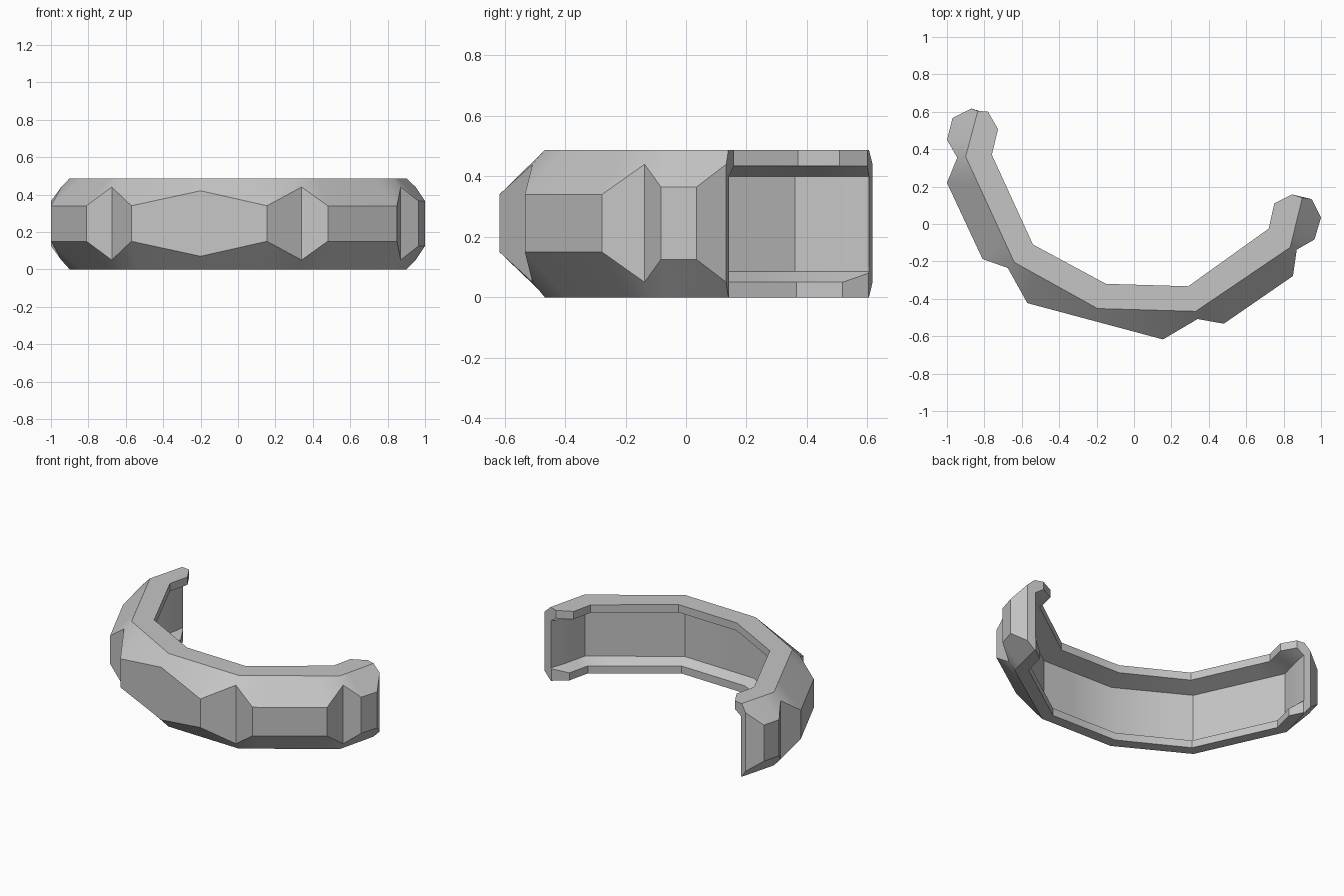
import bpy
import bmesh
from mathutils import Vector

cube = bpy.data.objects.get("Cube")
if cube:
    bpy.data.objects.remove(cube, do_unlink=True)

HEIGHT, MID = 0.487, 0.245
NOTCH, BLOCK, TIP, BULGE = 0.195, 0.095, 0.12, 0.175   # half heights of the outer wall
RECESS, LOWER = 0.9, 0.45       # depth of the channel wall and of the lower lip

# Plan corners of the rim ridge and the inner lip, keyed by position along the arc
ridge = [(0, -.835, .605), (1, -.9, .36), (2, -.64, -.205), (3, -.195, -.452),
         (4, .33, -.467), (5, .835, -.125), (6, .9, .14)]
lip = [(0, -.78, .6), (.3, -.727, .507), (1, -.76, .37), (2, -.54, -.11), (3, -.15, -.32),
       (4, .29, -.333), (5, .72, -.025), (5.6, .75, .11), (6, .845, .158)]

# Outer wall stations: position along the arc, x, y, half height
stations = [(0, -.87, .617, NOTCH), (.3, -.97, .567, TIP), (.65, -1, .45, TIP),
            (1, -.945, .355, NOTCH), (1.25, -1, .22, BLOCK), (1.8, -.81, -.187, BLOCK),
            (2, -.675, -.235, NOTCH), (2.25, -.57, -.423, BLOCK), (3, -.2, -.522, BULGE),
            (3.6, .155, -.617, BLOCK), (4, .34, -.508, NOTCH), (4.2, .48, -.533, BLOCK),
            (4.8, .85, -.278, BLOCK), (5, .87, -.137, NOTCH), (5.25, .965, -.083, TIP),
            (5.6, 1, .035, TIP), (6, .95, .133, NOTCH)]


def along(path, s):
    """Point on a keyed plan path at position s."""
    for a, b in zip(path, path[1:]):
        if s <= b[0]:
            t = (s - a[0]) / (b[0] - a[0])
            return Vector(a[1:]).lerp(Vector(b[1:]), t)


def section(s, x, y, half):
    """Closed channel profile; the lower lip fades into the wall at both ends."""
    r, i, o = along(ridge, s), along(lip, s), Vector((x, y))
    w = i.lerp(r, RECESS)
    at_end = s in (0, 6)
    low = i.lerp(r, RECESS - .05 if at_end else LOWER)
    low_z = .08 if at_end else .05
    return [(*r, 0), (*o, MID - half), (*o, MID + half), (*r, HEIGHT),
            (*i, HEIGHT), (*i, .435), (*w, .4), (*w, .085), (*low, low_z), (*low, 0)]


# Loft the profile around the arc and cap both ends
bm = bmesh.new()
rings = [[bm.verts.new(p) for p in section(*st)] for st in stations]
for a, b in zip(rings, rings[1:]):
    for k in range(len(a)):
        n = (k + 1) % len(a)
        bm.faces.new((a[k], a[n], b[n], b[k]))
bm.faces.new(rings[0])
bm.faces.new(rings[-1][::-1])
bmesh.ops.recalc_face_normals(bm, faces=bm.faces)
mesh = bpy.data.meshes.new("curved_band")
bm.to_mesh(mesh)
bm.free()

# Grey material
grey = bpy.data.materials.new("plain_grey")
grey.use_nodes = True
colour = (.56, .56, .56, 1)
grey.diffuse_color = colour
grey.node_tree.nodes["Principled BSDF"].inputs["Base Color"].default_value = colour
mesh.materials.append(grey)

band = bpy.data.objects.new("curved_band", mesh)
bpy.context.collection.objects.link(band)
bpy.context.view_layer.objects.active = band
band.select_set(True)
bpy.ops.object.shade_smooth_by_angle(angle=.5)
